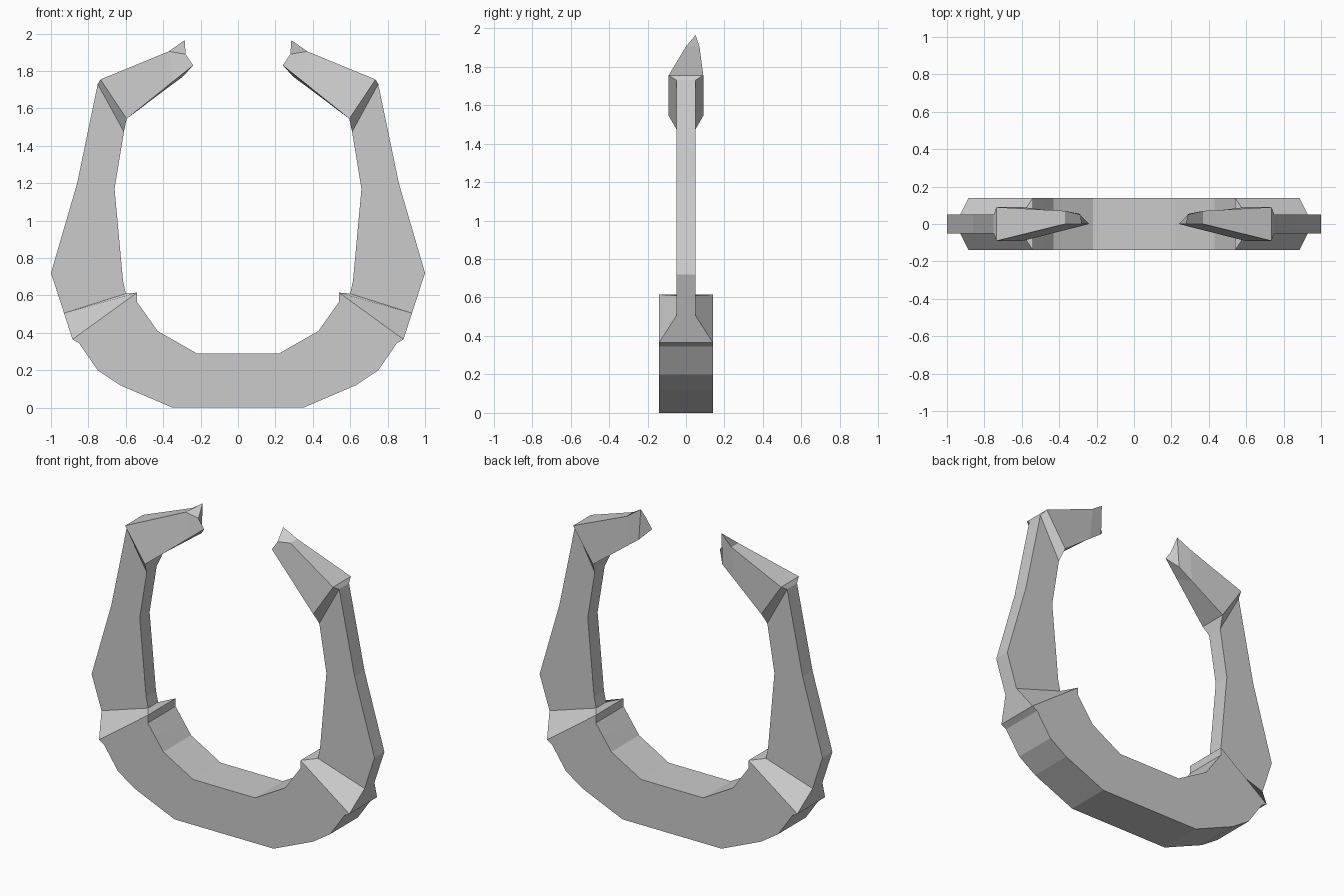
import bpy, bmesh

if "Cube" in bpy.data.objects:
    bpy.data.objects.remove(bpy.data.objects["Cube"])


def section(ox, oz, ix, iz, half):
    """Rectangular cross-section from an outer and an inner point (x, z)."""
    return [(ox, -half, oz), (ox, half, oz), (ix, half, iz), (ix, -half, iz)]


def loft(name, rings, cap_end=False):
    """Skin four-sided rings into a tube and mirror it across x = 0."""
    bm = bmesh.new()
    loops = [[bm.verts.new(p) for p in ring] for ring in rings]
    for a, b in zip(loops, loops[1:]):
        for i in range(4):
            j = (i + 1) % 4
            bm.faces.new((a[i], a[j], b[j], b[i]))
    if cap_end:
        bm.faces.new(loops[-1])
    bmesh.ops.recalc_face_normals(bm, faces=bm.faces)
    mesh = bpy.data.meshes.new(name)
    bm.to_mesh(mesh)
    bm.free()
    obj = bpy.data.objects.new(name, mesh)
    bpy.context.collection.objects.link(obj)
    mod = obj.modifiers.new("Mirror", 'MIRROR')
    mod.use_clip = True
    return obj


# Shared joints between the parts
base_end = section(0.885, 0.365, 0.54, 0.615, 0.14)
arm_end = section(0.75, 1.73, 0.61, 1.475, 0.05)

# Thick curved base
loft("base", [
    section(0, 0, 0, 0.29, 0.14),
    section(0.35, 0, 0.22, 0.29, 0.14),
    section(0.63, 0.12, 0.43, 0.41, 0.14),
    section(0.75, 0.20, 0.485, 0.488, 0.14),
    section(0.85, 0.345, 0.54, 0.565, 0.14),
    base_end,
])

# Thin upright arms with a tapered shoulder at the base
loft("arms", [
    base_end,
    section(0.93, 0.505, 0.60, 0.61, 0.05),
    section(1.0, 0.72, 0.615, 0.68, 0.05),
    section(0.86, 1.20, 0.66, 1.17, 0.05),
    arm_end,
])

# Flared, inward pointing claws
loft("claws", [
    arm_end,
    section(0.735, 1.755, 0.595, 1.545, 0.09),
    [(0.37, 0, 1.905), (0.37, 0.07, 1.905), (0.385, 0.065, 1.703), (0.346, -0.027, 1.745)],
    [(0.28, 0, 1.89), (0.285, 0.05, 1.965), (0.295, 0.055, 1.77), (0.24, 0, 1.83)],
], cap_end=True)
